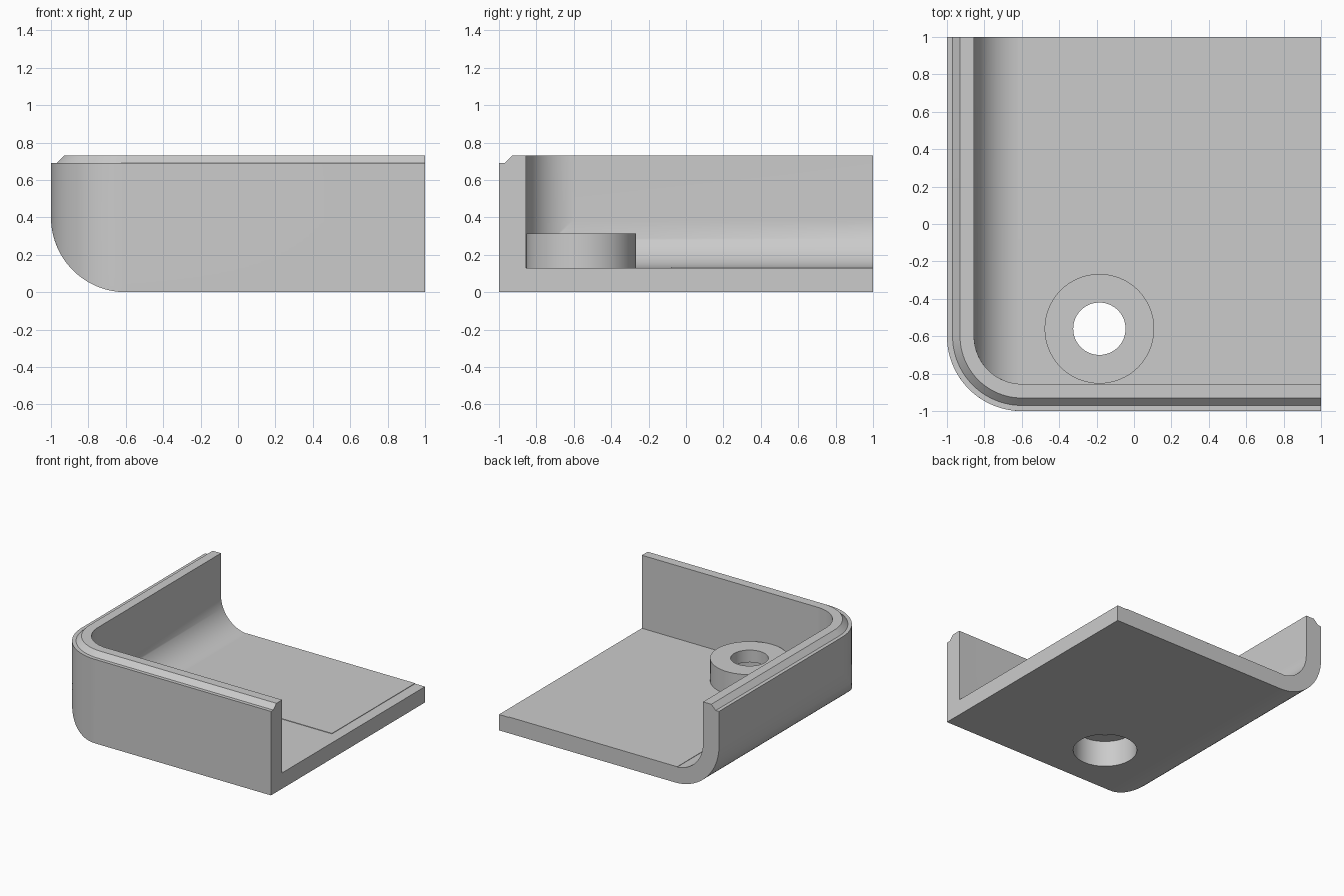
import bpy, bmesh
from math import sin, cos, pi, radians

cube = bpy.data.objects.get("Cube")
if cube:
    bpy.data.objects.remove(cube)

GREY = (0.6, 0.6, 0.6, 1)
grey = bpy.data.materials.new("light grey")
grey.use_nodes = True
grey.diffuse_color = GREY
grey.node_tree.nodes["Principled BSDF"].inputs["Base Color"].default_value = GREY

CORNER = -0.6          # centre of the plan and section roundings
OUTER, WALL = 0.4, 0.145
INNER = OUTER - WALL
FLOOR, LEDGE, TOP = 0.13, 0.69, 0.73
BOSS_X, BOSS_Y = -0.185, -0.56
BORE = 0.24
STEPS = 24


def finish(name, bm):
    bmesh.ops.remove_doubles(bm, verts=bm.verts, dist=1e-5)
    bmesh.ops.recalc_face_normals(bm, faces=bm.faces)
    mesh = bpy.data.meshes.new(name)
    bm.to_mesh(mesh)
    bm.free()
    mesh.materials.append(grey)
    obj = bpy.data.objects.new(name, mesh)
    bpy.context.collection.objects.link(obj)
    return obj


def smooth(obj):
    bpy.ops.object.select_all(action='DESELECT')
    obj.select_set(True)
    bpy.context.view_layer.objects.active = obj
    bpy.ops.object.shade_smooth_by_angle(angle=radians(30))


def wall_line(r, z, sweep=pi / 2):
    """Open line along the left wall, round the corner and along the front wall."""
    pts = [(CORNER - r * sin(sweep), 1, z)]
    for i in range(STEPS + 1):
        a = pi / 2 - sweep + sweep * i / STEPS
        pts.append((CORNER - r * cos(a), CORNER - r * sin(a), z))
    return pts + [(1, CORNER - r, z)]


def fillet_lines(r, base):
    """Lines climbing the rounded edge between the floor and the left wall."""
    angles = [pi / 2 * i / STEPS for i in range(STEPS + 1)]
    return [wall_line(r, base + r - r * cos(a), a) for a in angles]


def lathe(name, profile, segments=64):
    bm = bmesh.new()
    rings = [[bm.verts.new((BOSS_X + r * cos(2 * pi * i / segments),
                            BOSS_Y + r * sin(2 * pi * i / segments), z))
              for i in range(segments)] for r, z in profile]
    for a, b in zip(rings, rings[1:] + rings[:1]):
        for i in range(segments):
            j = (i + 1) % segments
            bm.faces.new((a[i], a[j], b[j], b[i]))
    return finish(name, bm)


# Shell: outer skin, stepped and chamfered lip, inner skin
lines = fillet_lines(OUTER, 0)
lines += [wall_line(OUTER, LEDGE), wall_line(OUTER - 0.03, LEDGE),
          wall_line(OUTER - 0.07, TOP), wall_line(INNER, TOP)]
lines += reversed(fillet_lines(INNER, FLOOR))
bm = bmesh.new()
rows = [[bm.verts.new(p) for p in line] for line in lines]
for a, b in zip(rows, rows[1:]):
    for i in range(len(a) - 1):
        bm.faces.new((a[i], a[i + 1], b[i + 1], b[i]))

# Shell: underside, floor and the two cut ends
low = bm.verts.new((1, 1, 0))
high = bm.verts.new((1, 1, FLOOR))
for row, far in ((rows[0], low), (rows[-1], high)):
    bm.faces.new((row[0], row[1], row[-1], far))
for end in (0, -1):
    bm.faces.new([row[end] for row in rows] + [high, low])
bmesh.ops.dissolve_degenerate(bm, dist=1e-5, edges=bm.edges)
shell = finish("shell", bm)

# Screw bore through the floor
bm = bmesh.new()
bmesh.ops.create_cone(bm, cap_ends=True, segments=64, radius1=BORE, radius2=BORE, depth=0.4)
bmesh.ops.translate(bm, verts=bm.verts, vec=(BOSS_X, BOSS_Y, 0))
cutter = finish("bore_cutter", bm)
cutter.hide_render = True
cut = shell.modifiers.new("bore", 'BOOLEAN')
cut.operation, cut.solver, cut.object = 'DIFFERENCE', 'EXACT', cutter
bpy.context.view_layer.objects.active = shell
bpy.ops.object.modifier_apply(modifier=cut.name)
bpy.data.objects.remove(cutter)
smooth(shell)

# Screw boss with a narrower hole above the wide bore
boss = lathe("screw_boss", [(BORE, FLOOR), (BORE, 0.215), (0.14, 0.215),
                            (0.14, 0.315), (0.293, 0.315), (0.293, FLOOR)])
smooth(boss)

# Thin raised pad on the floor
bm = bmesh.new()
bmesh.ops.create_cube(bm, size=1)
bmesh.ops.scale(bm, verts=bm.verts, vec=(1.53, 1.08, 0.004))
bmesh.ops.translate(bm, verts=bm.verts, vec=(0.145, 0.46, FLOOR + 0.002))
finish("floor_pad", bm)
